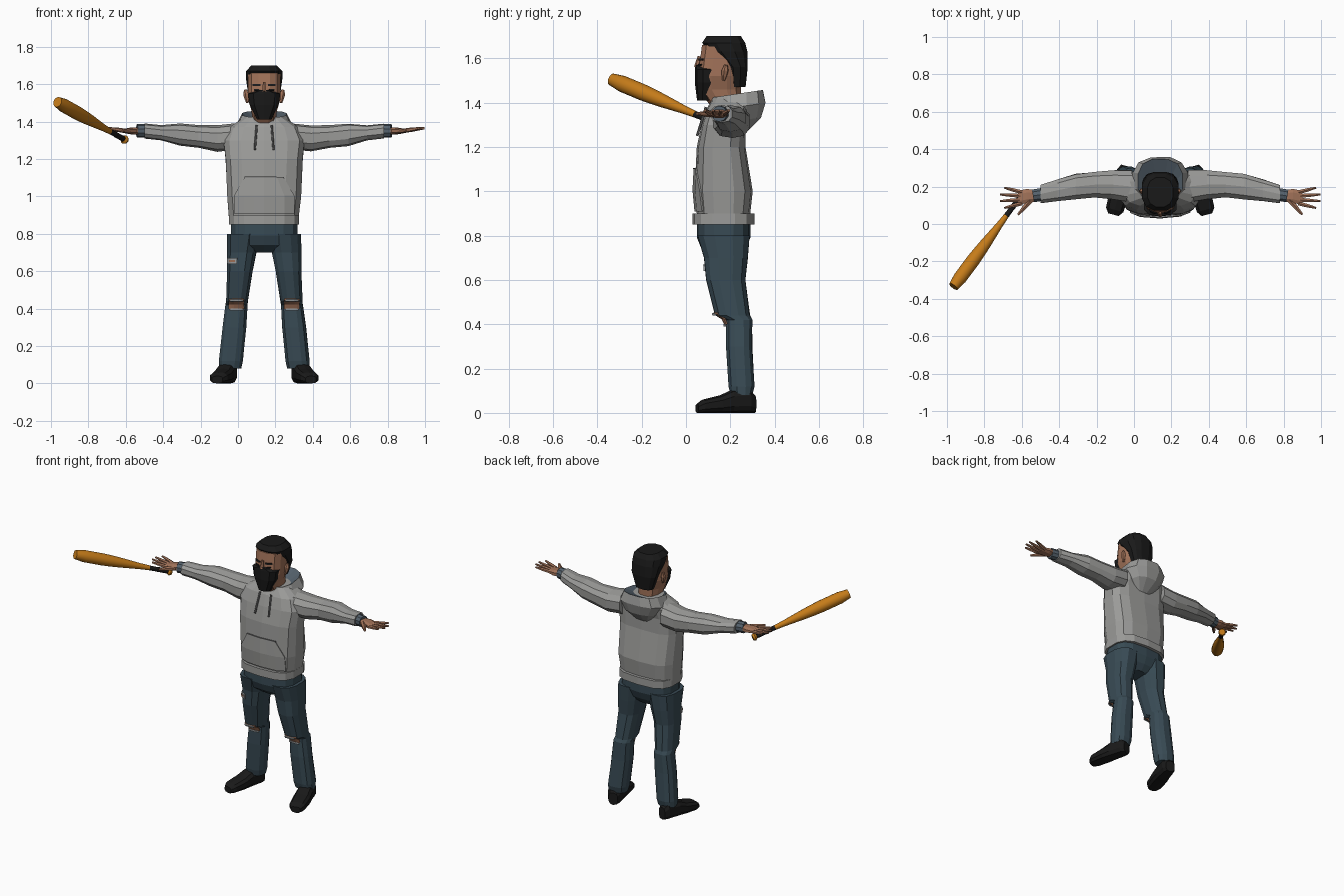
import bpy
import bmesh
import math
import random
from mathutils import Vector
from mathutils.bvhtree import BVHTree

random.seed(4)
default_cube = bpy.data.objects.get("Cube")
if default_cube:
    bpy.data.objects.remove(default_cube)

CENTRE = .14  # body centre line
UP = Vector((0, 0, 1))
FORWARD = Vector((0, 1, 0))
RIGHT = Vector((1, 0, 0))
SIDES = {"right": -1, "left": 1}


def material(name, red, green, blue):
    result = bpy.data.materials.new(name)
    result.use_nodes = True
    colour = (red, green, blue, 1)
    result.diffuse_color = colour
    shader = next(node for node in result.node_tree.nodes if node.type == 'BSDF_PRINCIPLED')
    shader.inputs["Base Color"].default_value = colour
    return result


GREY = material("hoodie grey", .33, .33, .32)
CORD = material("cord grey", .16, .16, .16)
LINING = material("lining blue", .09, .12, .15)
DENIM = material("denim blue", .04, .07, .09)
SKIN = material("skin", .36, .17, .1)
BLACK = material("black", .01, .01, .01)
WOOD = material("orange wood", .56, .2, .01)
FRAY = material("frayed threads", .33, .35, .36)


def make_object(name, mesh_builder, materials):
    bmesh.ops.recalc_face_normals(mesh_builder, faces=mesh_builder.faces)
    mesh = bpy.data.meshes.new(name)
    mesh_builder.to_mesh(mesh)
    mesh_builder.free()
    for entry in materials:
        mesh.materials.append(entry)
    result = bpy.data.objects.new(name, mesh)
    bpy.context.collection.objects.link(result)
    return result


def loft(name, rings, materials, sides=12, power=2.5, jitter=0, special_band=None):
    """Skin rounded rings of (middle, across, along); one band may use the second material."""
    builder = bmesh.new()
    loops = []
    for middle, across, along in rings:
        loop = []
        for index in range(sides):
            angle = (index + .5) * math.tau / sides
            wide, deep = (math.copysign(abs(value) ** (2 / power), value)
                          for value in (math.cos(angle), math.sin(angle)))
            crease = 1 + random.uniform(-jitter, jitter)
            loop.append(builder.verts.new(middle + (across * wide + along * deep) * crease))
        loops.append(loop)
    for band, (lower, upper) in enumerate(zip(loops, loops[1:])):
        for index in range(sides):
            after = (index + 1) % sides
            face = builder.faces.new((lower[index], lower[after], upper[after], upper[index]))
            face.material_index = int(band == special_band)
    builder.faces.new(loops[0])
    last_cap = builder.faces.new(loops[-1])
    last_cap.material_index = int(special_band == len(loops) - 2)
    return make_object(name, builder, materials)


def level(sections, x_at=lambda z: CENTRE, tilt=0):
    """Horizontal rings from (z, y, half width, half depth)."""
    return [(Vector((x_at(z), y, z)), RIGHT * width, (FORWARD + UP * tilt) * depth)
            for z, y, width, depth in sections]


def sideways(side, sections):
    """Upright rings along an arm from (reach, y, z, half depth, half height)."""
    return [(Vector((CENTRE + side * reach, y, z)), FORWARD * depth, UP * height)
            for reach, y, z, depth, height in sections]


def rod(name, start, end, radius, colour, taper=(1, 1), sides=6, special_band=None):
    """Round bar; taper lists radius factors at equal steps."""
    start, end = Vector(start), Vector(end)
    across = (end - start).cross(UP).normalized()
    along = across.cross(end - start).normalized()
    rings = [(start.lerp(end, step / (len(taper) - 1)), across * radius * factor, along * radius * factor)
             for step, factor in enumerate(taper)]
    return loft(name, rings, [colour, BLACK], sides, 2, 0, special_band)


def plate(name, target, middle, bottom, width, height, colour, lift=.003, flare=1):
    """Thin patch laid on the front of a part; flare narrows its upper half."""
    tree = BVHTree.FromPolygons([vertex.co for vertex in target.data.vertices],
                                [face.vertices for face in target.data.polygons])
    builder = bmesh.new()
    columns = 6
    rows = []
    for step in range(3):
        span = width * (flare if step == 2 else 1)
        row = []
        for column in range(columns + 1):
            point = Vector((middle + span * (column / columns - .5), -1, bottom + height * step / 2))
            hit = tree.ray_cast(point, FORWARD)[0] or tree.find_nearest(point)[0]
            row.append(builder.verts.new(hit - FORWARD * lift))
        rows.append(row)
    for lower, upper in zip(rows, rows[1:]):
        for left in range(columns):
            builder.faces.new((lower[left], lower[left + 1], upper[left + 1], upper[left]))
    patch = make_object(name, builder, [colour])
    thickness = patch.modifiers.new("thickness", 'SOLIDIFY')
    thickness.thickness = .007
    thickness.offset = 0


# Hoodie
torso = loft("hoodie_body", level([
    (.89, .17, .19, .12), (1, .17, .2, .13), (1.2, .16, .21, .11),
    (1.3, .17, .22, .1), (1.37, .19, .19, .1), (1.42, .2, .11, .08)]), [GREY], 14, 3, .015)
loft("hoodie_hem", level([(.85, .17, .19, .14), (.9, .17, .19, .14)]), [GREY], 14, 3)
plate("front_pocket", torso, CENTRE, .91, .32, .19, GREY, .006, .65)
plate("pocket_seam", torso, CENTRE, 1.1, .21, .005, CORD, .008)
loft("hood", level([
    (1.26, .25, .05, .02), (1.32, .25, .11, .09), (1.38, .23, .15, .13),
    (1.44, .23, .12, .12), (1.41, .2, .08, .07)], tilt=.15), [GREY, LINING], jitter=.02, special_band=3)
for name, side in SIDES.items():
    rod(name + "_drawstring", (CENTRE + side * .04, .09, 1.38), (CENTRE + side * .05, .05, 1.25), .006, CORD)

# Head, hair and mask
head = loft("head", level([
    (1.36, .19, .06, .06), (1.46, .15, .07, .1), (1.52, .15, .09, .1), (1.66, .16, .09, .09)]), [SKIN])
loft("hair", level([
    (1.47, .23, .06, .04), (1.56, .23, .09, .05), (1.63, .19, .1, .09),
    (1.67, .17, .1, .1), (1.7, .17, .07, .08)]), [BLACK])
loft("face_mask", level([
    (1.41, .09, .04, .04), (1.49, .1, .08, .06), (1.55, .1, .09, .06), (1.57, .07, .02, .03)]), [BLACK], 10)
rod("nose", (CENTRE, .06, 1.61), (CENTRE, .05, 1.56), .014, SKIN, (.5, 1))
for name, side in SIDES.items():
    eye_x = CENTRE + side * .04
    plate(name + "_eyebrow", head, eye_x, 1.59, .04, .01, BLACK)
    plate(name + "_eye", head, eye_x, 1.565, .025, .01, BLACK)
    rod(name + "_ear", (CENTRE + side * .09, .17, 1.5), (CENTRE + side * .1, .18, 1.57),
        .016, SKIN, (.4, .8, 1, .5))

# Arms with open hands
for name, side in SIDES.items():
    loft(name + "_sleeve", sideways(side, [
        (.15, .2, 1.32, .09, .07), (.25, .21, 1.31, .08, .07), (.35, .21, 1.32, .07, .06),
        (.45, .2, 1.33, .07, .06), (.55, .18, 1.34, .06, .04), (.64, .16, 1.35, .05, .04)]),
        [GREY], 10, jitter=.03)
    rod(name + "_cuff", (CENTRE + side * .62, .16, 1.35), (CENTRE + side * .68, .15, 1.35),
        .036, LINING, sides=10)
    loft(name + "_palm", sideways(side, [
        (.66, .15, 1.35, .03, .02), (.71, .15, 1.35, .04, .02), (.76, .14, 1.35, .04, .01)]), [SKIN], 8)
    for finger in range(4):
        spread = finger - 1.5
        reach = .86 - .012 * spread ** 2
        rod(name + "_finger", (CENTRE + side * .74, .14 + spread * .02, 1.35),
            (CENTRE + side * reach, .14 + spread * .036, 1.365), .012, SKIN, (1, .9, .5))
    rod(name + "_thumb", (CENTRE + side * .69, .13, 1.35), (CENTRE + side * .76, .05, 1.35),
        .017, SKIN, (1, .8, .4))

# Jeans with torn knees, and shoes
loft("jeans_hips", level([
    (.7, .18, .05, .06), (.74, .17, .17, .1), (.79, .17, .18, .12), (.87, .17, .18, .12)]), [DENIM], 14, 3)
for name, side in SIDES.items():
    def leg_x(z):
        return CENTRE + side * (.19 - .1 * z)

    leg = loft(name + "_jeans_leg", level([
        (.08, .25, .06, .05), (.12, .25, .065, .06), (.3, .24, .065, .06), (.42, .24, .06, .06),
        (.44, .21, .06, .08), (.6, .18, .07, .09), (.7, .18, .08, .1), (.8, .17, .09, .12)], leg_x),
        [DENIM], jitter=.025)
    knee = leg_x(.42)
    plate(name + "_knee_skin", leg, knee, .4, .08, .05, SKIN, .005)
    for height in (.39, .44):
        plate(name + "_knee_fray", leg, knee, height, .07, .01, FRAY, .008, .8)
    rod(name + "_cargo_pocket", (leg_x(0), .16, .58), (leg_x(0), .16, .7), .026, DENIM, (.8, 1, 1, .8))
    if name == "right":
        plate("thigh_tear", leg, leg_x(.2), .64, .05, .03, FRAY, .006)
        plate("thigh_skin", leg, leg_x(.2), .65, .03, .01, SKIN, .009)
    heel = Vector((CENTRE + side * .18, .31, 0))
    toe = Vector((CENTRE + side * .25, .05, 0))
    across = (toe - heel).cross(UP).normalized()
    loft(name + "_shoe", [
        (heel.lerp(toe, step) + UP * height, across * width, UP * height)
        for step, width, height in [
            (0, .03, .04), (.1, .045, .055), (.4, .05, .052), (.6, .054, .04), (.9, .05, .03), (1, .03, .02)]],
        [BLACK], 10, 2.8)

# Bat held in the right hand, with a knob and a black grip
knob_end = Vector((-.6, .155, 1.3))
bat_tip = Vector((-.965, -.335, 1.505))
grip_start = knob_end.lerp(bat_tip, .04)
bat_parts = [rod("bat_knob", knob_end, grip_start, .024, WOOD, (.8, 1, .6), 16),
             rod("bat", grip_start, bat_tip, .037, WOOD,
                 (.35, .37, .4, .5, .65, .8, .92, 1, 1, 1, .75), 16, 1)]
grip_middle = grip_start.lerp(bat_tip, .11)
bat_parts.append(rod("bat_grip", grip_start, grip_middle, .015, BLACK, sides=16))
bpy.ops.object.select_all(action='DESELECT')
for part in bat_parts:
    part.select_set(True)
bpy.context.view_layer.objects.active = bat_parts[-1]
bpy.ops.object.shade_smooth_by_angle(angle=math.radians(35))
